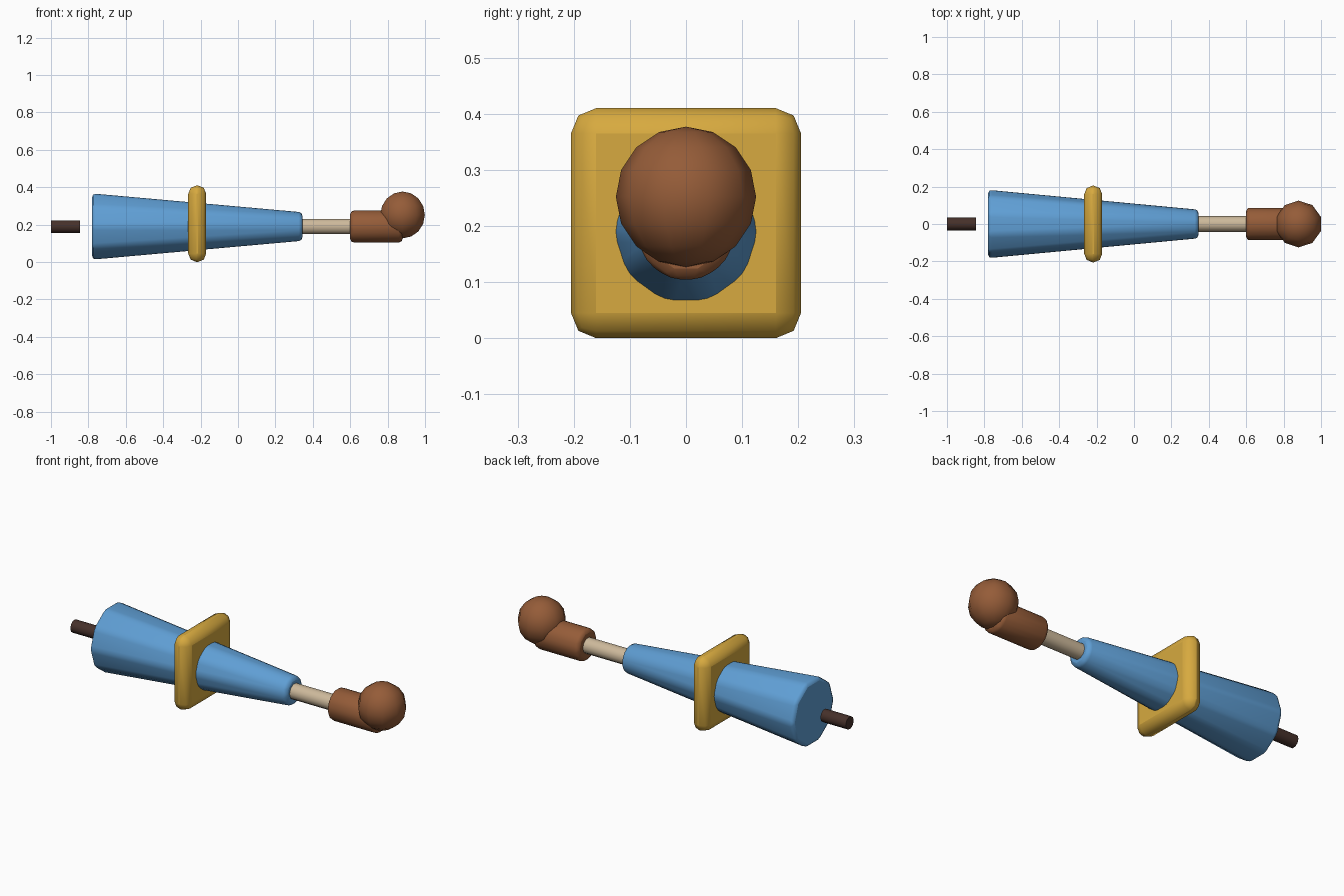
import bpy
import bmesh
import math
from mathutils import Matrix

cube = bpy.data.objects.get("Cube")
if cube:
    bpy.data.objects.remove(cube, do_unlink=True)

AXIS_Z = 0.19  # height of the shared long axis
SIDES = 10


def material(name, rgb):
    mat = bpy.data.materials.new(name)
    mat.use_nodes = True
    colour = (*rgb, 1.0)
    mat.diffuse_color = colour
    mat.node_tree.nodes["Principled BSDF"].inputs["Base Color"].default_value = colour
    return mat


blue = material("blue", (0.114, 0.342, 0.658))
gold = material("gold", (0.68, 0.40, 0.05))
brown = material("brown", (0.30, 0.107, 0.04))
beige = material("beige", (0.61, 0.485, 0.328))
dark = material("dark brown", (0.061, 0.03, 0.023))


def finish(name, bm, mat, bevel=0.0):
    mesh = bpy.data.meshes.new(name)
    bm.to_mesh(mesh)
    bm.free()
    mesh.materials.append(mat)
    obj = bpy.data.objects.new(name, mesh)
    bpy.context.collection.objects.link(obj)
    if bevel:
        mod = obj.modifiers.new("Rounded edges", 'BEVEL')
        mod.width = bevel
        mod.segments = 2
        mod.limit_method = 'NONE'
    bpy.ops.object.select_all(action='DESELECT')
    obj.select_set(True)
    bpy.context.view_layer.objects.active = obj
    bpy.ops.object.shade_smooth_by_angle(angle=math.radians(40))
    if bevel:
        mesh.shade_smooth()
    return obj


def tapered(name, x0, x1, r0, r1, mat, bevel=0.0):
    """Tapered rod lying along x, from x0 to x1."""
    bm = bmesh.new()
    place = Matrix.Translation(((x0 + x1) / 2, 0, AXIS_Z)) @ Matrix.Rotation(math.pi / 2, 4, 'Y')
    bmesh.ops.create_cone(bm, cap_ends=True, segments=SIDES, radius1=r0,
                          radius2=r1, depth=x1 - x0, matrix=place)
    return finish(name, bm, mat, bevel)


# Handle body, shafts and head
tapered("tail_pin", -1.0, -0.845, 0.035, 0.035, dark)
tapered("handle", -0.78, 0.345, 0.186, 0.08, blue, 0.02)
tapered("shaft", 0.30, 0.65, 0.043, 0.043, beige)
tapered("head", 0.60, 0.88, 0.09, 0.09, brown, 0.02)

# Square guard plate
bm = bmesh.new()
bmesh.ops.create_cube(bm, size=1, matrix=Matrix.Translation((-0.218, 0, 0.205))
                      @ Matrix.Diagonal((0.096, 0.41, 0.41, 1)))
finish("guard_plate", bm, gold, 0.045)

# Ball on the tip
bm = bmesh.new()
bmesh.ops.create_uvsphere(bm, u_segments=SIDES, v_segments=8, radius=0.125,
                          matrix=Matrix.Translation((0.88, 0, 0.252)))
finish("tip_ball", bm, brown)
bpy.context.object.data.shade_smooth()
